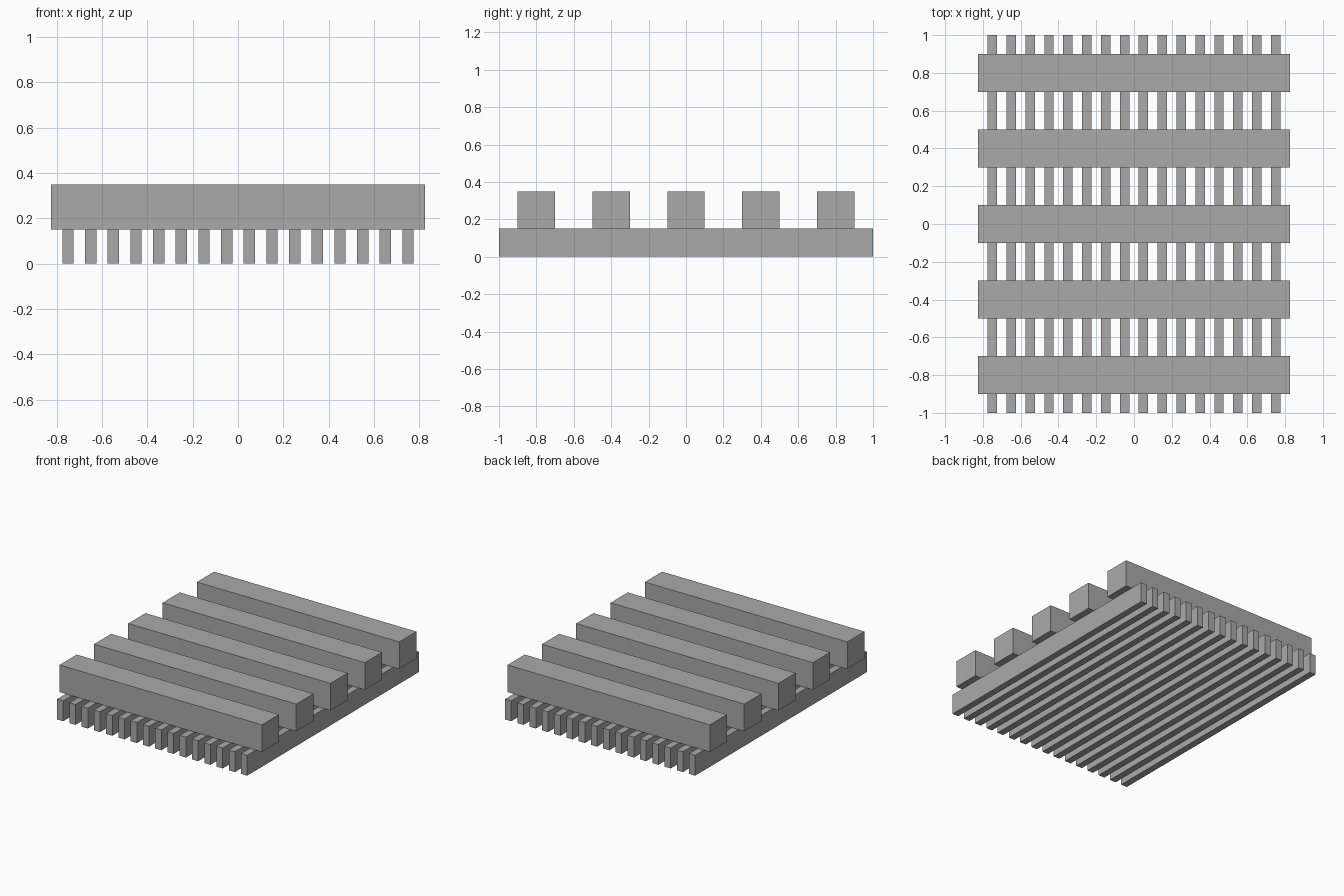
import bpy

default_cube = bpy.data.objects.get("Cube")
if default_cube:
    bpy.data.objects.remove(default_cube, do_unlink=True)

# Single flat grey
grey = bpy.data.materials.new("plain grey")
grey.use_nodes = True
colour = (0.4, 0.4, 0.4, 1)
grey.diffuse_color = colour
grey.node_tree.nodes["Principled BSDF"].inputs["Base Color"].default_value = colour


def box(name, size, centre):
    bpy.ops.mesh.primitive_cube_add(size=1, location=centre)
    obj = bpy.context.object
    obj.name = name
    obj.scale = size
    bpy.ops.object.transform_apply(location=False, rotation=False, scale=True)
    obj.data.materials.append(grey)
    return obj


SLAT_COUNT, SLAT_WIDTH, SLAT_HEIGHT, SLAT_PITCH = 16, 0.05, 0.15, 0.1
BEAM_COUNT, BEAM_SIDE, BEAM_LENGTH, BEAM_PITCH = 5, 0.2, 1.65, 0.4

# Thin slats running front to back
for i in range(SLAT_COUNT):
    x = (i - (SLAT_COUNT - 1) / 2) * SLAT_PITCH
    box(f"slat_{i + 1}", (SLAT_WIDTH, 2, SLAT_HEIGHT), (x, 0, SLAT_HEIGHT / 2))

# Square beams lying across the slats
for i in range(BEAM_COUNT):
    y = (i - (BEAM_COUNT - 1) / 2) * BEAM_PITCH
    box(f"cross_beam_{i + 1}", (BEAM_LENGTH, BEAM_SIDE, BEAM_SIDE),
        (0, y, SLAT_HEIGHT + BEAM_SIDE / 2))
